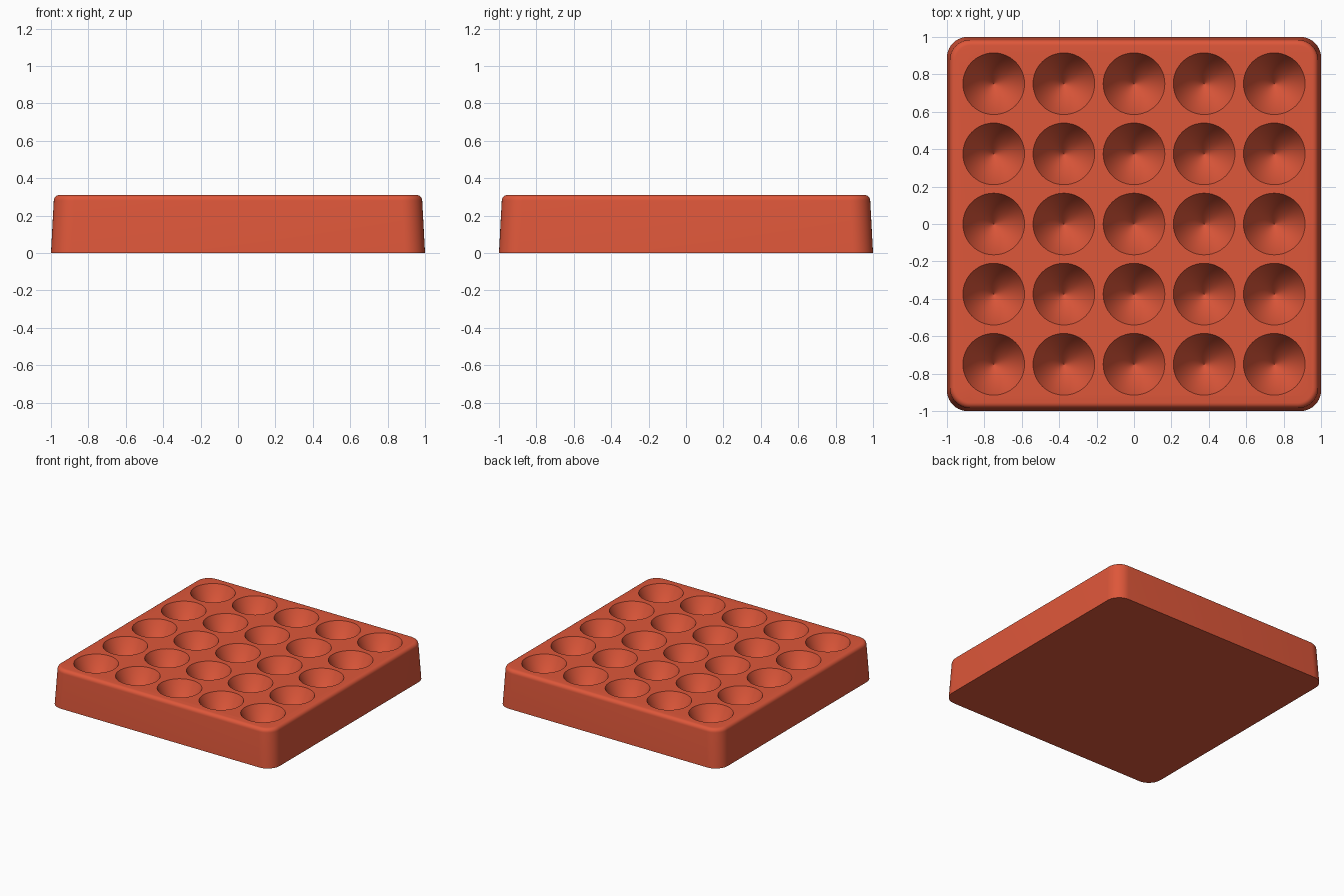
import bpy, bmesh, math
from mathutils import Vector

cube = bpy.data.objects.get("Cube")
if cube:
    bpy.data.objects.remove(cube)

HEIGHT, CORNER, FILLET = 0.31, 0.11, 0.03
CUP_RADIUS, CUP_DEPTH, PITCH, CUPS = 0.165, 0.23, 0.375, 5

terracotta = bpy.data.materials.new("terracotta red")
terracotta.use_nodes = True
colour = (0.73, 0.095, 0.042, 1)
terracotta.diffuse_color = colour
terracotta.node_tree.nodes["Principled BSDF"].inputs["Base Color"].default_value = colour


def rounded_square(half, radius, z, steps=10):
    """Corner points of a rounded square, counter-clockwise."""
    points = []
    for quarter in range(4):
        start = quarter * math.pi / 2
        diagonal = start + math.pi / 4
        centre = (half - radius) * math.sqrt(2)
        for i in range(steps + 1):
            a = start + math.pi / 2 * i / steps
            points.append(Vector((centre * math.cos(diagonal) + radius * math.cos(a),
                                  centre * math.sin(diagonal) + radius * math.sin(a), z)))
    return points


def circle(x, y, radius, z, steps=48):
    angles = [math.tau * i / steps for i in range(steps)]
    return [Vector((x + radius * math.cos(a), y + radius * math.sin(a), z)) for a in angles]


def loft(bm, loops):
    """Skin a stack of loops, bottom to top, and cap both ends."""
    rings = [[bm.verts.new(p) for p in loop] for loop in loops]
    count = len(rings[0])
    for low, high in zip(rings, rings[1:]):
        for i in range(count):
            j = (i + 1) % count
            bm.faces.new((low[i], low[j], high[j], high[i]))
    bm.faces.new(rings[0][::-1])
    bm.faces.new(rings[-1])


def make_object(name, bm):
    mesh = bpy.data.meshes.new(name)
    bm.to_mesh(mesh)
    bm.free()
    mesh.materials.append(terracotta)
    obj = bpy.data.objects.new(name, mesh)
    bpy.context.collection.objects.link(obj)
    return obj


# Tapered block with a rounded top edge
bm = bmesh.new()
shoulder = 0.985
loops = [rounded_square(1, CORNER, 0)]
for i in range(7):
    a = math.pi / 2 * i / 6
    inset = FILLET * (1 - math.cos(a))
    loops.append(rounded_square(shoulder - inset, CORNER - inset,
                                HEIGHT - FILLET * (1 - math.sin(a))))
loft(bm, loops)
tray = make_object("tray", bm)

# Pointed bowl cutters on a square grid, running a little above the top
bm = bmesh.new()
for row in range(CUPS):
    for column in range(CUPS):
        x, y = [(n - (CUPS - 1) / 2) * PITCH for n in (column, row)]
        loops = []
        for u in [0.01] + [0.11 * n for n in range(1, 11)]:
            rise = 0.72 * u + 0.28 * u ** 3
            loops.append(circle(x, y, CUP_RADIUS * u, HEIGHT + CUP_DEPTH * (rise - 1)))
        loft(bm, loops)
cutter = make_object("cup_cutter", bm)
cutter.hide_render = True

# Hollow out the cups
cut = tray.modifiers.new("cups", "BOOLEAN")
cut.operation = "DIFFERENCE"
cut.solver = "EXACT"
cut.object = cutter
bpy.ops.object.select_all(action="DESELECT")
tray.select_set(True)
bpy.context.view_layer.objects.active = tray
bpy.ops.object.modifier_apply(modifier=cut.name)
bpy.data.objects.remove(cutter)
bpy.ops.object.shade_smooth_by_angle(angle=math.radians(35))
